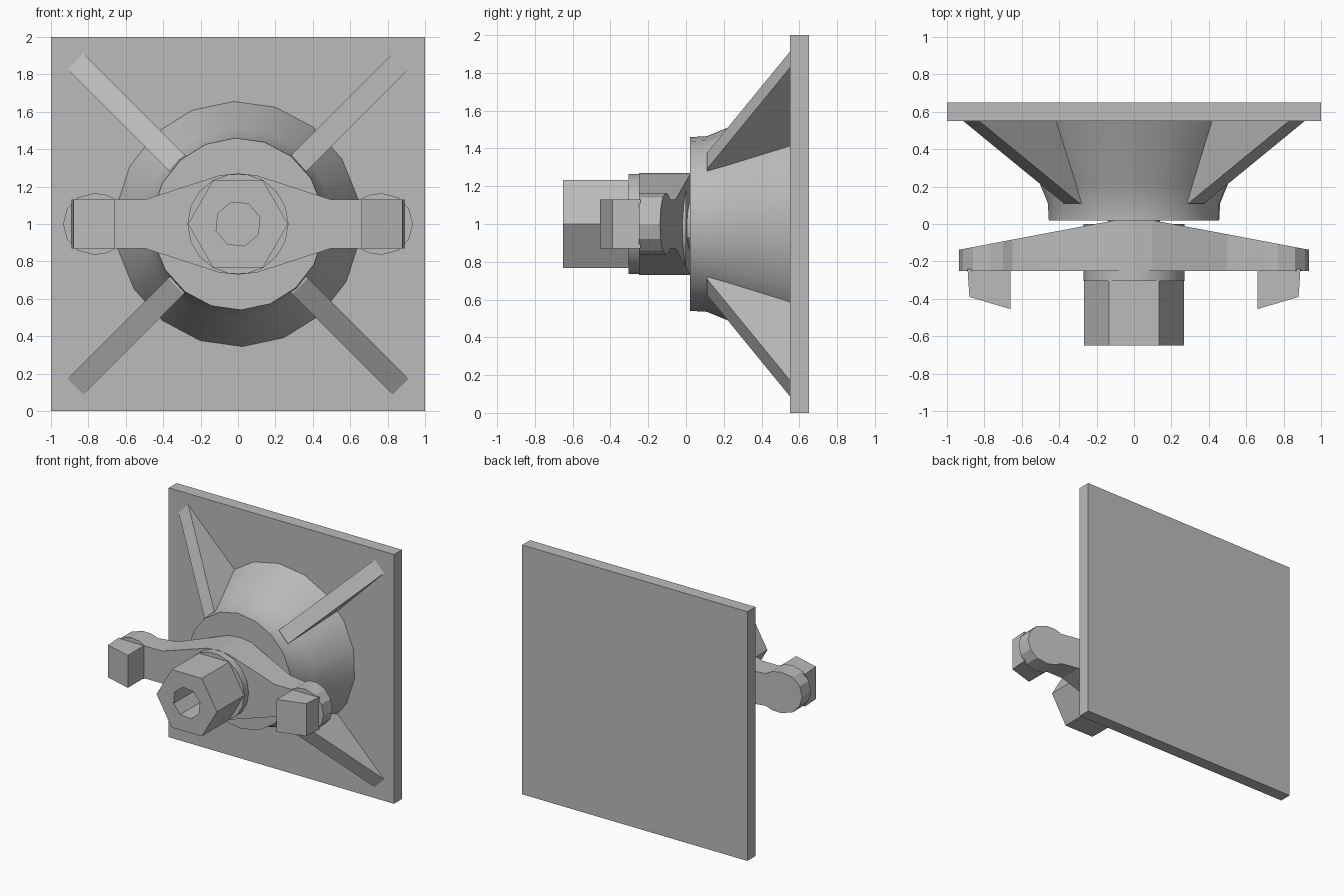
import bpy, bmesh, math
from mathutils import Vector

if "Cube" in bpy.data.objects:
    bpy.data.objects.remove(bpy.data.objects["Cube"])

grey = bpy.data.materials.new("plain_grey")
grey.use_nodes = True
colour = (0.5, 0.5, 0.5, 1)
grey.diffuse_color = colour
grey.node_tree.nodes["Principled BSDF"].inputs["Base Color"].default_value = colour


def make_object(name, bm, smooth=False):
    bmesh.ops.recalc_face_normals(bm, faces=bm.faces)
    mesh = bpy.data.meshes.new(name)
    bm.to_mesh(mesh)
    bm.free()
    obj = bpy.data.objects.new(name, mesh)
    obj.data.materials.append(grey)
    bpy.context.collection.objects.link(obj)
    if smooth:
        bpy.ops.object.select_all(action='DESELECT')
        obj.select_set(True)
        bpy.context.view_layer.objects.active = obj
        bpy.ops.object.shade_smooth_by_angle(angle=math.radians(30))
    return obj


def loft(name, rings, smooth=False):
    """Join rings of equal point count and cap both ends."""
    bm = bmesh.new()
    rows = [[bm.verts.new(p) for p in ring] for ring in rings]
    n = len(rows[0])
    for a, b in zip(rows, rows[1:]):
        for i in range(n):
            j = (i + 1) % n
            bm.faces.new((a[i], a[j], b[j], b[i]))
    bm.faces.new(rows[0])
    bm.faces.new(rows[-1])
    return make_object(name, bm, smooth)


def circle(radius, y, sides, turn=0):
    angles = [math.tau * i / sides + turn for i in range(sides)]
    return [(radius * math.cos(a), y, 1 + radius * math.sin(a)) for a in angles]


def turned(name, profile, sides, smooth=False, turn=0):
    return loft(name, [circle(r, y, sides, turn) for r, y in profile], smooth)


# Square back plate
plate = [(-1, 0), (1, 0), (1, 2), (-1, 2)]
loft("back_plate", [[(x, y, z) for x, z in plate] for y in (0.55, 0.65)])

# Flared housing with a short straight collar
turned("flared_housing", [(0.46, 0.02), (0.465, 0.11), (0.51, 0.22), (0.66, 0.56)],
       18, True, math.radians(92))

# Four diagonal stiffening ribs
rib = [(0.47, 0.11), (1.23, 0.55), (1.23, 0.56), (0.3, 0.56), (0.3, 0.11)]
for k, place in enumerate(("upper_left", "upper_right", "lower_right", "lower_left")):
    angle = math.radians(45 + 90 * k)
    out = Vector((math.cos(angle), 0, math.sin(angle)))
    side = Vector((-out.z, 0, out.x))
    centre = Vector((0, 0, 1))
    loft("rib_" + place, [[centre + out * r + side * s + Vector((0, y, 0)) for r, y in rib]
                          for s in (-0.06, 0.06)])

# Round hub and its spindle
turned("hub", [(0.27, -0.305), (0.27, 0)], 18, True)
turned("spindle", [(0.14, -0.05), (0.14, 0.04)], 12, True)

# Hexagonal nut with a blind socket
nut = turned("hex_nut", [(0.268, -0.65), (0.268, -0.25)], 6)
cutter = turned("socket_cutter", [(0.122, -0.7), (0.122, -0.35)], 8, turn=0.3)
cutter.hide_render = True
cut = nut.modifiers.new("socket", 'BOOLEAN')
cut.object = cutter
cut.solver = 'EXACT'
bpy.context.view_layer.objects.active = nut
bpy.ops.object.modifier_apply(modifier=cut.name)
bpy.data.objects.remove(cutter)

# Two arms with rounded ends, thinning outwards, each with a square prong
upper = [(0, 0.27), (0.1, 0.26), (0.5, 0.13), (0.65, 0.13), (0.70, 0.155),
         (0.77, 0.165), (0.86, 0.14), (0.915, 0.08)]
outline = upper + [(0.935, 0)] + [(x, -z) for x, z in reversed(upper)]
prong_front = [(0.66, -0.455), (0.88, -0.39)]
prong_side = prong_front + [(0.89, -0.24), (0.66, -0.24)]
for name, s in (("left", 1), ("right", -1)):
    front = [(s * x, -0.25, 1 + z) for x, z in outline]
    back = [(s * x, min(0.02, 0.04 - 0.19 * x), 1 + z) for x, z in outline]
    loft(name + "_arm", [front, back])
    loft(name + "_prong", [[(s * x, y, 1 + z) for x, y in prong_side]
                           for z in (-0.13, 0.13)])
